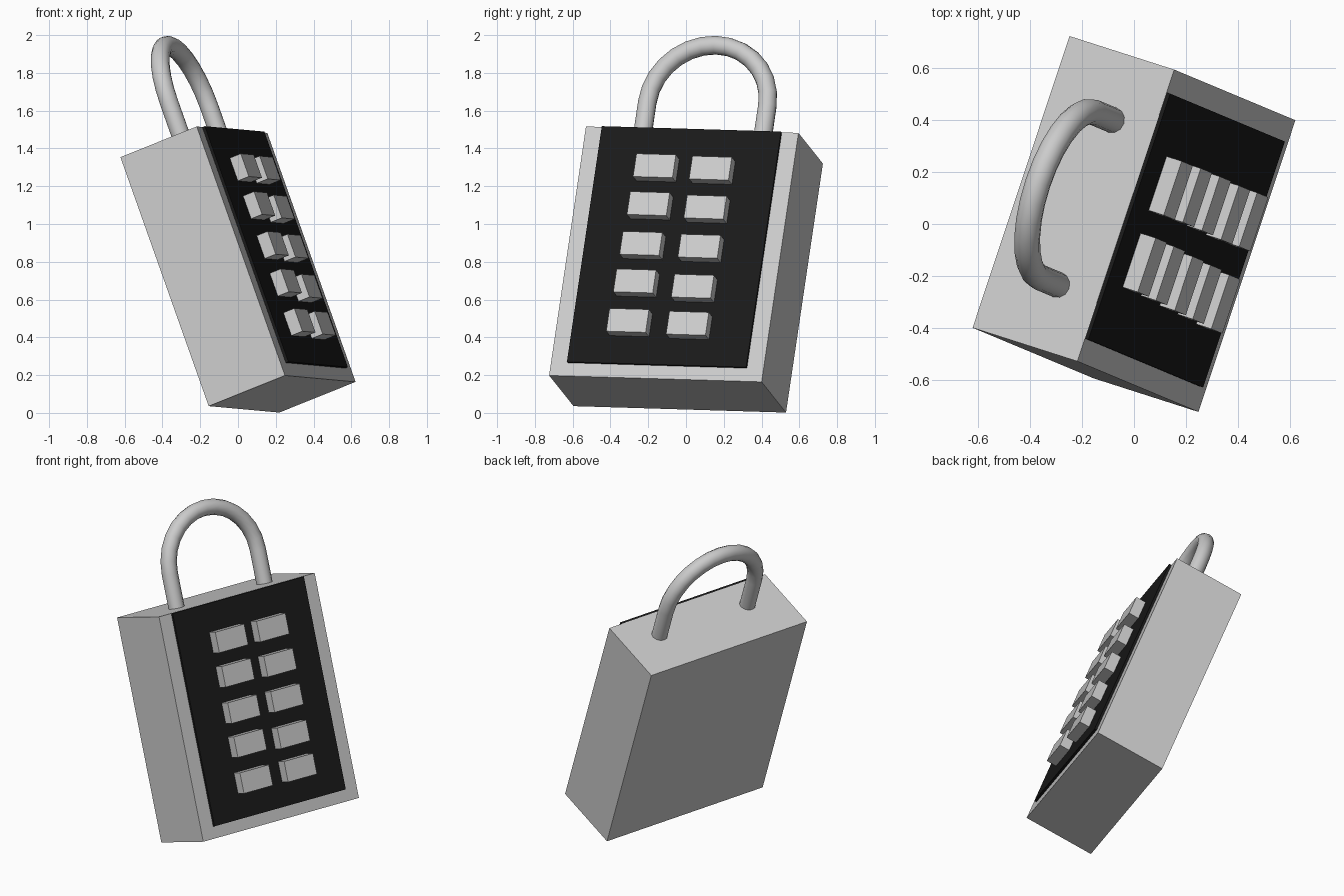
import bpy, bmesh, math
from mathutils import Matrix, Vector

if "Cube" in bpy.data.objects:
    bpy.data.objects.remove(bpy.data.objects["Cube"])

# Leaning pose: local x = width, y = height, z = out of the keypad face
u = Vector((0.374, 1.125, -0.034)).normalized()
v = Vector((-0.467, 0.196, 1.318))
v = (v - u * v.dot(u)).normalized()
w = u.cross(v)
POSE = Matrix.Translation((0, 0, 0.759)) @ Matrix((u, v, w)).transposed().to_4x4()

W, H, D = 1.186, 1.412, 0.454
FACE = D / 2


def material(name, c):
    m = bpy.data.materials.new(name)
    m.diffuse_color = (c, c, c, 1)
    m.use_nodes = True
    m.node_tree.nodes["Principled BSDF"].inputs["Base Color"].default_value = m.diffuse_color
    return m


def add(name, data, mat=None):
    ob = bpy.data.objects.new(name, data)
    bpy.context.collection.objects.link(ob)
    ob.matrix_world = POSE
    if mat:
        data.materials.append(mat)
    return ob


def box(name, centre, size, mat=None):
    bm = bmesh.new()
    bmesh.ops.create_cube(bm, size=1, matrix=Matrix.Translation(centre) @ Matrix.Diagonal((*size, 1)))
    me = bpy.data.meshes.new(name)
    bm.to_mesh(me)
    bm.free()
    return add(name, me, mat)


black = material("panel_black", 0.01)
light = material("button_grey", 0.8)

# Body and keypad panel (flush with the top edge)
box("lock_body", (0, 0, 0), (W, H, D))
bottom, top = -0.631, H / 2 - 0.001
box("keypad_panel", (0, (bottom + top) / 2, FACE), (1.0, top - bottom, 0.03), black)

# Two slightly uneven columns of push buttons
columns = {
    "left": [(-0.152, 0.467), (-0.155, 0.252), (-0.163, 0.026), (-0.167, -0.187), (-0.174, -0.411)],
    "right": [(0.161, 0.463), (0.164, 0.242), (0.163, 0.02), (0.159, -0.207), (0.161, -0.417)],
}
for side, spots in columns.items():
    for i, (x, y) in enumerate(spots):
        box(f"button_{side}_{i + 1}", (x, y, FACE + 0.04), (0.22, 0.13, 0.08), light)

# Shackle: round bar along two legs and a half circle
R, ARC_Y = 0.335, 0.918
path = [(-R, 0.62)]
path += [(-R * math.cos(a), ARC_Y + R * math.sin(a)) for a in (math.pi * i / 14 for i in range(15))]
path += [(R, 0.62)]
curve = bpy.data.curves.new("shackle", 'CURVE')
curve.dimensions = '3D'
curve.bevel_depth = 0.05
curve.bevel_resolution = 4
curve.use_fill_caps = True
spline = curve.splines.new('POLY')
spline.points.add(len(path) - 1)
for p, (x, y) in zip(spline.points, path):
    p.co = (x, y, 0.05, 1)
spline.use_smooth = True
add("shackle", curve)
